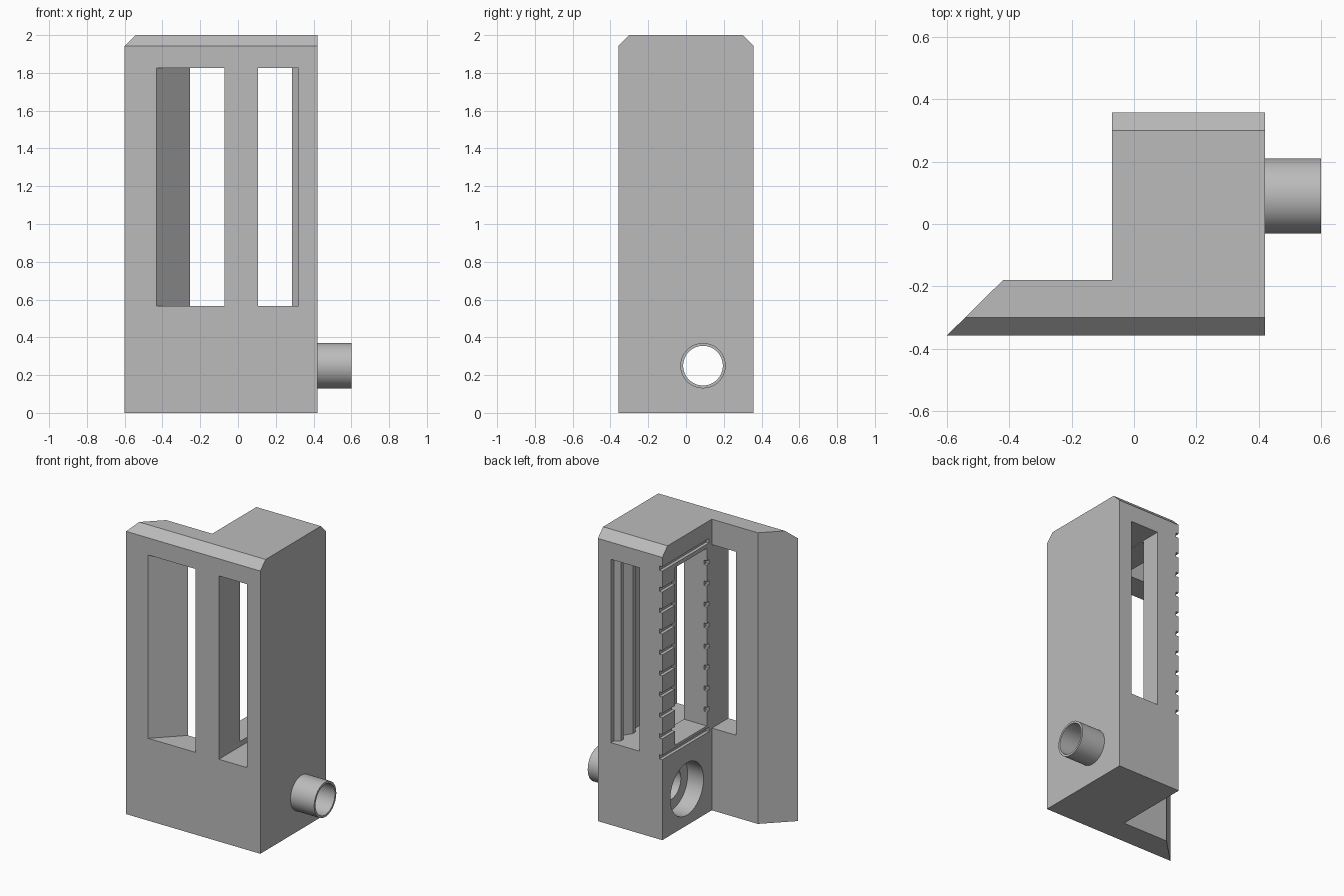
import bpy, bmesh, math
from mathutils import Matrix, Vector

if "Cube" in bpy.data.objects:
    bpy.data.objects.remove(bpy.data.objects["Cube"])

grey = bpy.data.materials.new("mid grey")
grey.diffuse_color = (0.5, 0.5, 0.5, 1)
grey.use_nodes = True
grey.node_tree.nodes["Principled BSDF"].inputs["Base Color"].default_value = grey.diffuse_color


def make_object(name, bm):
    bmesh.ops.recalc_face_normals(bm, faces=bm.faces[:])
    mesh = bpy.data.meshes.new(name)
    bm.to_mesh(mesh)
    bm.free()
    mesh.materials.append(grey)
    ob = bpy.data.objects.new(name, mesh)
    bpy.context.collection.objects.link(ob)
    return ob


def prism(points, z0, z1):
    """Upright prism over an xy outline."""
    bm = bmesh.new()
    base = bm.faces.new([bm.verts.new((x, y, z0)) for x, y in points])
    top = bmesh.ops.extrude_face_region(bm, geom=[base], use_keep_orig=True)
    verts = [g for g in top["geom"] if isinstance(g, bmesh.types.BMVert)]
    bmesh.ops.translate(bm, verts=verts, vec=(0, 0, z1 - z0))
    return bm


def rect(x0, x1, y0, y1):
    return [(x0, y0), (x1, y0), (x1, y1), (x0, y1)]


def bore(radius, x0, x1):
    """Cylinder along x, on the axis of the pipe."""
    bm = bmesh.new()
    place = Matrix.Translation(((x0 + x1) / 2, PY, PZ)) @ Matrix.Rotation(math.pi / 2, 4, 'Y')
    bmesh.ops.create_cone(bm, cap_ends=True, segments=64, radius1=radius,
                          radius2=radius, depth=x1 - x0, matrix=place)
    return bm


def cut(target, bm):
    cutter = make_object("cutter", bm)
    cutter.hide_render = True
    mod = target.modifiers.new("cut", 'BOOLEAN')
    mod.operation, mod.solver, mod.object = 'DIFFERENCE', 'EXACT', cutter
    bpy.context.view_layer.objects.active = target
    bpy.ops.object.modifier_apply(modifier=mod.name)
    bpy.data.objects.remove(cutter)


def smooth(ob):
    bpy.ops.object.select_all(action='DESELECT')
    ob.select_set(True)
    bpy.context.view_layer.objects.active = ob
    bpy.ops.object.shade_smooth_by_angle(angle=math.radians(30))


YF, YB = -0.3575, 0.3575          # front and back faces
PY, PZ = 0.09, 0.25               # pipe axis
Z0, Z1 = 0.565, 1.825             # window heights

# Housing: tower with a thin mitred wing
bm = prism([(-0.6, YF), (0.42, YF), (0.42, YB), (-0.07, YB),
            (-0.07, -0.18), (-0.42, -0.18)], 0, 2)

# Chamfered top edges, front and back
for side in (-1, 1):
    bmesh.ops.bisect_plane(bm, geom=bm.verts[:] + bm.edges[:] + bm.faces[:],
                           plane_co=(0, side * 0.3, 2), plane_no=Vector((0, side, 1)).normalized(),
                           clear_outer=True)
    bmesh.ops.holes_fill(bm, edges=[e for e in bm.edges if e.is_boundary], sides=0)
housing = make_object("housing", bm)

# Wing window with a slanted left wall
cut(housing, prism([(-0.475, -0.4), (-0.071, -0.4), (-0.071, -0.14), (-0.215, -0.14)], Z0, Z1))

# Tower slot, with two upright ribs left on its right wall
cut(housing, prism([(0.105, -0.4), (0.32, -0.4),
                    (0.32, 0.11), (0.285, 0.14), (0.285, 0.17), (0.32, 0.22),
                    (0.32, 0.24), (0.285, 0.27), (0.285, 0.30), (0.32, 0.327),
                    (0.32, 0.4), (0.105, 0.4)], Z0, Z1))

# Side window opening into the slot
cut(housing, prism(rect(-0.12, 0.2, -0.126, 0.22), 0.6, 1.82))

# Row of shallow horizontal grooves across the side face
for i in range(10):
    z = 0.567 + i * 0.144
    cut(housing, prism(rect(-0.12, -0.048, -0.15, 0.4), z - 0.015, z + 0.015))

# Pipe hole with a wide counterbore
cut(housing, bore(0.105, -0.12, 0.5))
cut(housing, bore(0.18, -0.12, 0.05))
smooth(housing)

# Outlet pipe: hollow tube on the right face
bm = bmesh.new()
rings = []
for r, x in ((0.12, 0.42), (0.12, 0.6), (0.105, 0.6), (0.105, 0.42)):
    rings.append([bm.verts.new((x, PY + r * math.cos(a), PZ + r * math.sin(a)))
                  for a in (math.tau * k / 64 for k in range(64))])
for j in range(4):
    a, b = rings[j], rings[(j + 1) % 4]
    for k in range(64):
        n = (k + 1) % 64
        bm.faces.new((a[k], a[n], b[n], b[k]))
smooth(make_object("outlet_pipe", bm))
